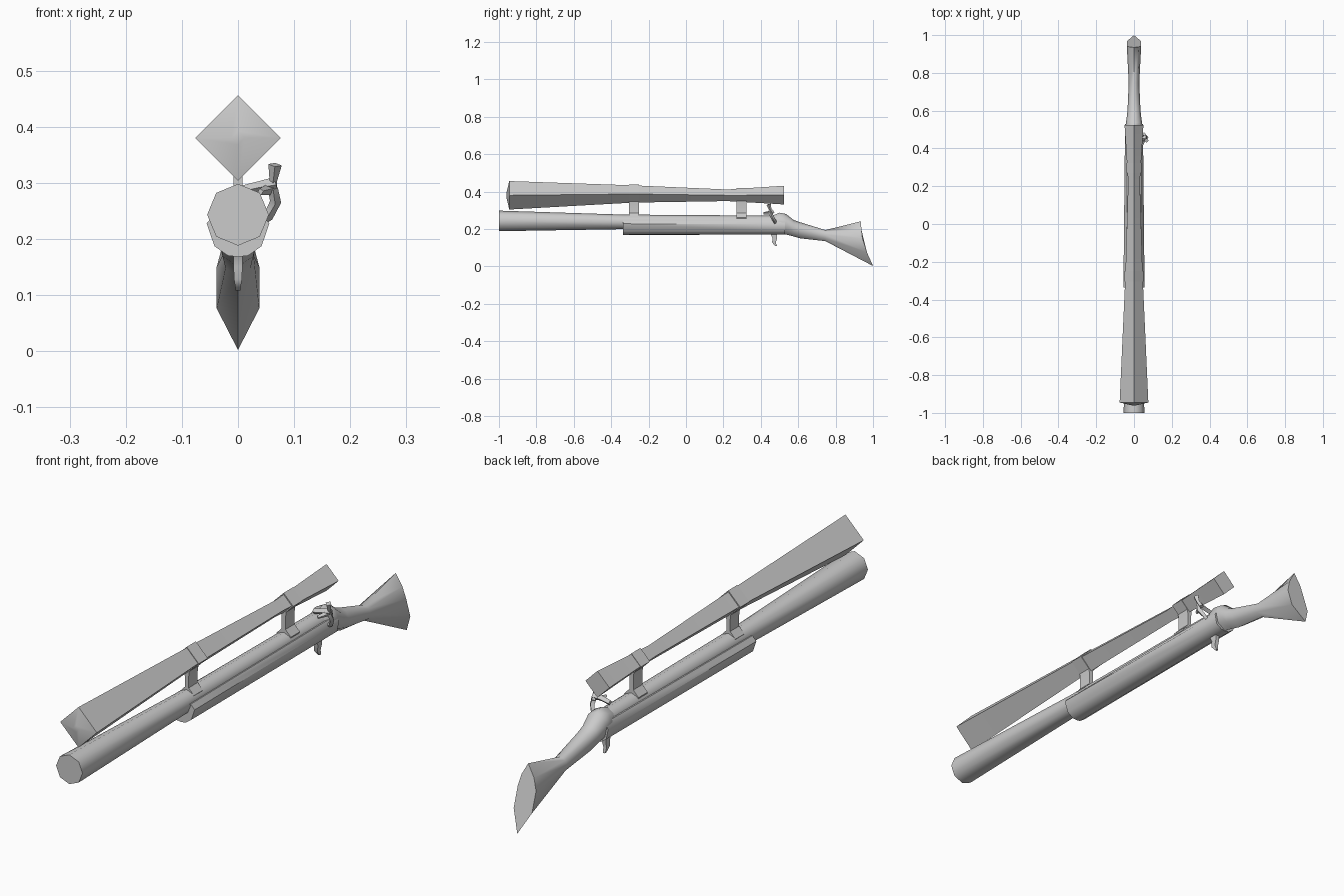
import bpy, bmesh, math
from mathutils import Vector

if "Cube" in bpy.data.objects:
    bpy.data.objects.remove(bpy.data.objects["Cube"])

grey = bpy.data.materials.new("plain grey")
grey.diffuse_color = (0.6, 0.6, 0.6, 1)
grey.use_nodes = True
grey.node_tree.nodes["Principled BSDF"].inputs["Base Color"].default_value = grey.diffuse_color


def loft(name, rings, angle=50):
    """Skin a list of equal-length point rings and cap both ends."""
    bm = bmesh.new()
    loops = [[bm.verts.new(p) for p in r] for r in rings]
    n = len(rings[0])
    for a, b in zip(loops, loops[1:]):
        for i in range(n):
            j = (i + 1) % n
            bm.faces.new((a[i], a[j], b[j], b[i]))
    bm.faces.new(loops[0][::-1])
    bm.faces.new(loops[-1])
    bmesh.ops.recalc_face_normals(bm, faces=bm.faces)
    me = bpy.data.meshes.new(name)
    bm.to_mesh(me)
    bm.free()
    me.materials.append(grey)
    ob = bpy.data.objects.new(name, me)
    bpy.context.collection.objects.link(ob)
    bpy.ops.object.select_all(action='DESELECT')
    ob.select_set(True)
    bpy.context.view_layer.objects.active = ob
    bpy.ops.object.shade_smooth_by_angle(angle=math.radians(angle))
    return ob


def ring(y, z, r, n):
    return [(r * math.sin(2 * math.pi * i / n), y, z + r * math.cos(2 * math.pi * i / n))
            for i in range(n)]


def section(y, half):
    """Mirror a right-hand outline (top to bottom, ends on x = 0)."""
    pts = [(x, y, z) for x, z in half]
    return pts + [(-x, y, z) for x, z in half[-2:0:-1]]


def rod(name, path, radii, n=4):
    """Tapered rod through 3D points."""
    path = [Vector(p) for p in path]
    rings = []
    for i, (p, r) in enumerate(zip(path, radii)):
        d = (path[min(i + 1, len(path) - 1)] - path[max(i - 1, 0)]).normalized()
        u = d.cross(Vector((0, 1, 0))).normalized()
        v = d.cross(u)
        rings.append([p + r * (u * math.cos(2 * math.pi * k / n) + v * math.sin(2 * math.pi * k / n))
                      for k in range(n)])
    return loft(name, rings)


# Barrel: eight-sided, flaring to the muzzle
loft("barrel", [ring(-1.0, 0.243, 0.055, 8), ring(-0.34, 0.238, 0.039, 8),
                ring(0.50, 0.235, 0.036, 8)])

# Fore-end under the barrel
fore = [(0, 0.245), (0.04, 0.245), (0.056, 0.228), (0.042, 0.187), (0.018, 0.170), (0, 0.168)]
rear = [(0, 0.250), (0.036, 0.247), (0.048, 0.225), (0.040, 0.187), (0.018, 0.172), (0, 0.170)]
loft("fore_end", [section(-0.337, fore), section(0.46, rear), section(0.53, rear)])

# Stock: receiver hump, wrist and flared butt; (y, top, bottom, half width)
rings = []
for y, top, bot, w in [(0.455, 0.268, 0.172, 0.034), (0.50, 0.287, 0.172, 0.042),
                       (0.535, 0.280, 0.170, 0.043), (0.575, 0.248, 0.160, 0.037),
                       (0.61, 0.236, 0.150, 0.034), (0.745, 0.194, 0.135, 0.028)]:
    h = top - bot
    rings.append(section(y, [(0, top), (w * 0.72, top - h * 0.14), (w, top - h * 0.42),
                             (w * 0.8, bot + h * 0.22), (0, bot)]))
butt = [(0, 0.935, 0.241), (0.026, 0.938, 0.195), (0.038, 0.943, 0.150),
        (0.038, 0.967, 0.076), (0, 1.0, 0.002)]
rings.append(butt + [(-x, y, z) for x, y, z in butt[-2:0:-1]])
loft("stock", rings)

# Scope: four-sided tube, wide at the front lens
loft("scope", [ring(-0.96, 0.380, 0.012, 4), ring(-0.945, 0.380, 0.076, 4),
               ring(-0.28, 0.387, 0.046, 4), ring(0.22, 0.380, 0.031, 4),
               ring(0.525, 0.381, 0.050, 4)], 60)

# Scope mounts: strap around the tube, thin post and foot on the barrel
for tag, y, z, r in [("front", -0.277, 0.387, 0.050), ("rear", 0.297, 0.380, 0.040)]:
    loft(tag + "_mount_strap", [ring(y - 0.027, z, r, 4), ring(y + 0.027, z, r, 4)], 30)
    post = [(0, z - r + 0.02), (0.012, z - r + 0.02), (0.008, z - r - 0.01),
            (0.008, 0.285), (0.030, 0.262), (0.026, 0.250), (0, 0.25)]
    loft(tag + "_mount_post", [section(y - 0.027, post), section(y + 0.027, post)], 30)

# Bolt: arm out of the receiver, upright knob and hooked lower lever
rod("bolt_arm", [(0.0, 0.45, 0.283), (0.035, 0.45, 0.291), (0.066, 0.455, 0.296)],
    [0.010, 0.011, 0.014])
rod("bolt_knob", [(0.060, 0.465, 0.282), (0.063, 0.450, 0.305), (0.066, 0.442, 0.332)],
    [0.010, 0.007, 0.012])
rod("bolt_lever", [(0.062, 0.45, 0.290), (0.067, 0.46, 0.266), (0.054, 0.475, 0.240),
                   (0.035, 0.475, 0.225)], [0.009, 0.010, 0.009, 0.006])
rod("bolt_catch", [(0.040, 0.415, 0.284), (0.055, 0.45, 0.288)], [0.006, 0.010])

# Trigger
trig = [(0.449, 0.486, 0.178, 0.008), (0.463, 0.487, 0.150, 0.008),
        (0.460, 0.480, 0.128, 0.007), (0.478, 0.486, 0.108, 0.004)]
loft("trigger", [[(-w, a, z), (w, a, z), (w, b, z), (-w, b, z)] for a, b, z, w in trig])
